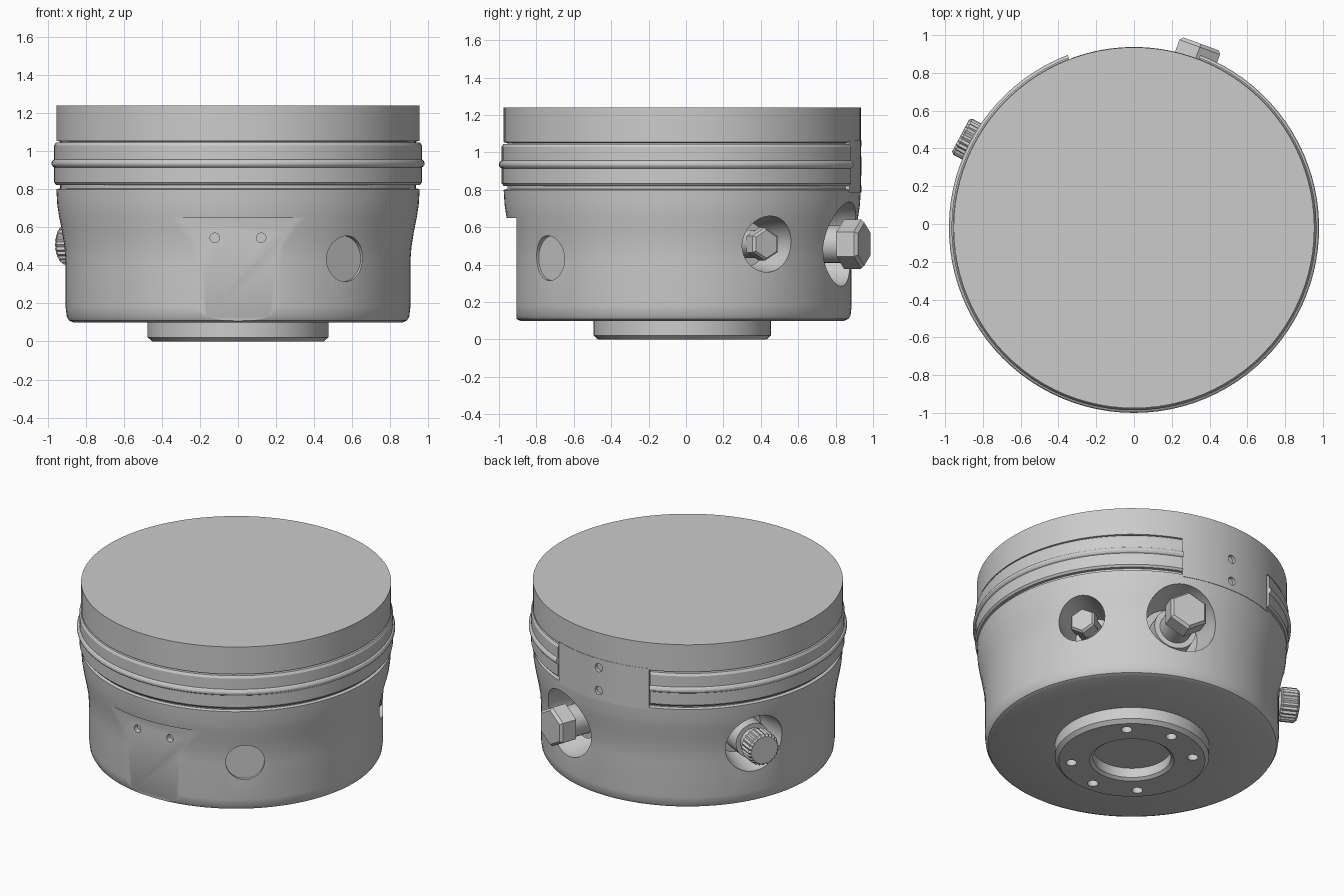
import bpy, bmesh, math
from mathutils import Matrix, Vector

if "Cube" in bpy.data.objects:
    bpy.data.objects.remove(bpy.data.objects["Cube"])

CY = -0.02                      # y of the main axis
MAIN = Matrix.Translation((0, CY, 0))


def radial(deg, z):
    """Frame at the main axis: local z points outwards, local x points up."""
    a = math.radians(deg)
    out, up = Vector((math.cos(a), math.sin(a), 0)), Vector((0, 0, 1))
    m = Matrix((up, out.cross(up), out)).transposed().to_4x4()
    return Matrix.Translation((0, CY, z)) @ m


def lathe(name, profile, seg=96, frame=MAIN, arc=None, ripple=0):
    """Revolve (radius, height) points; arc=(start, end) sweeps a closed section."""
    bm = bmesh.new()
    a0, a1 = arc or (0, 360)
    rows = []
    for i in range(seg + (1 if arc else 0)):
        a = math.radians(a0 + (a1 - a0) * i / seg)
        k = 1 - ripple * (i % 2)
        rows.append([bm.verts.new((r * k * math.cos(a), r * k * math.sin(a), h))
                     for r, h in profile])
    n = len(profile)
    for i in range(seg):
        p, q = rows[i], rows[(i + 1) % len(rows)]
        for j in range(n if arc else n - 1):
            k = (j + 1) % n
            bm.faces.new((p[j], q[j], q[k], p[k]))
    if arc:
        bm.faces.new(rows[0])
        bm.faces.new(rows[-1])
    bmesh.ops.remove_doubles(bm, verts=bm.verts, dist=1e-5)
    bmesh.ops.transform(bm, matrix=frame, verts=bm.verts)
    bmesh.ops.recalc_face_normals(bm, faces=bm.faces)
    me = bpy.data.meshes.new(name)
    bm.to_mesh(me)
    bm.free()
    ob = bpy.data.objects.new(name, me)
    bpy.context.collection.objects.link(ob)
    return ob


def rod(name, frame, r, h0, h1, seg=32, r0=None):
    return lathe(name, [(0, h0), (r0 or r, h0), (r, h1), (0, h1)], seg, frame)


def activate(ob):
    bpy.ops.object.select_all(action='DESELECT')
    ob.select_set(True)
    bpy.context.view_layer.objects.active = ob


def cut(ob, cutters):
    activate(ob)
    for c in cutters:
        c.hide_render = True
        m = ob.modifiers.new("cut", 'BOOLEAN')
        m.operation, m.solver, m.object = 'DIFFERENCE', 'EXACT', c
        bpy.ops.object.modifier_apply(modifier=m.name)
        bpy.data.objects.remove(c)


# Housing with hub, flared wall, band groove and flat lid
body = lathe("housing", [
    (0, 0.08), (0.24, 0.08), (0.24, 0.015), (0.26, 0), (0.45, 0), (0.475, 0.022),
    (0.475, 0.1), (0.865, 0.1), (0.888, 0.11), (0.9, 0.13), (0.906, 0.18),
    (0.906, 0.42), (0.912, 0.5), (0.925, 0.58), (0.94, 0.655), (0.95, 0.72),
    (0.955, 0.8), (0.935, 0.805), (0.935, 1.05), (0.955, 1.055), (0.955, 1.24), (0, 1.24)])

# Front flat
bpy.ops.mesh.primitive_cube_add(size=1, location=(0, -1.105, 0.35))
flat = bpy.context.object
flat.scale = (1, 0.4, 0.6)
cutters = [flat]
# Screw holes in the flat
front = Matrix.Rotation(math.radians(90), 4, 'X')
for x in (-0.122, 0.122):
    cutters.append(rod("cutter", Matrix.Translation((x, 0, 0.545)) @ front, 0.025, 0.87, 1.1, 16))
# Shallow round seat and three side pockets
cutters.append(rod("cutter", radial(-51.5, 0.435), 0.12, 0.885, 1.1, 48))
for deg, r in ((70, 0.225), (30, 0.15), (152, 0.195)):
    frame = radial(deg, 0.51)
    cutters.append(lathe("cutter", [(0, 0.68), (r * 0.8, 0.68), (r, 0.86), (r, 1.1), (0, 1.1)],
                         48, frame))
# Hub screw holes
for deg in (45, 90, 135, 225, 270, 315):
    a = math.radians(deg)
    m = Matrix.Translation((0.375 * math.cos(a), CY + 0.375 * math.sin(a), 0))
    cutters.append(rod("cutter", m, 0.034, -0.1, 0.06, 20))
cut(body, cutters)

# Clamp band with a central rib, open at the back
lathe("clamp_band", [
    (0.925, 0.822), (0.955, 0.822), (0.966, 0.835), (0.966, 0.915), (0.974, 0.92),
    (0.98, 0.93), (0.98, 0.94), (0.974, 0.952), (0.966, 0.957), (0.966, 1.03),
    (0.957, 1.046), (0.925, 1.046)], 84, arc=(111, 429))

# Curved closing plate with two screw holes
plate = lathe("closing_plate", [(0.925, 0.785), (0.957, 0.785), (0.957, 1.065), (0.925, 1.065)],
              16, arc=(69, 110.5))
cut(plate, [rod("cutter", radial(90, z), 0.028, 0.93, 1.1, 20) for z in (0.85, 1.005)])

# Large hex plug
f = radial(70, 0.51)
rod("large_plug_collar", f, 0.135, 0.67, 0.78)
rod("large_plug_shank", f, 0.1, 0.67, 0.94)
lathe("large_plug_head", [(0, 0.92), (0.132, 0.92), (0.132, 1.018), (0.115, 1.036), (0, 1.036)], 6, f)

# Small hex fitting
f = radial(30, 0.51)
rod("small_fitting_shank", f, 0.075, 0.67, 0.84)
lathe("small_fitting_head", [(0, 0.82), (0.088, 0.82), (0.088, 0.885), (0.075, 0.9), (0, 0.9)], 6, f)

# Knurled knob
f = radial(152, 0.51)
rod("knob_collar", f, 0.115, 0.67, 0.88)
rod("knob_neck", f, 0.085, 0.87, 0.94)
lathe("knurled_knob", [(0, 0.925), (0.095, 0.925), (0.108, 0.935), (0.108, 1.025),
                       (0.095, 1.04), (0, 1.04)], 48, f, ripple=0.08)

for ob in list(bpy.context.scene.objects):
    activate(ob)
    bpy.ops.object.shade_smooth_by_angle(angle=math.radians(25))
